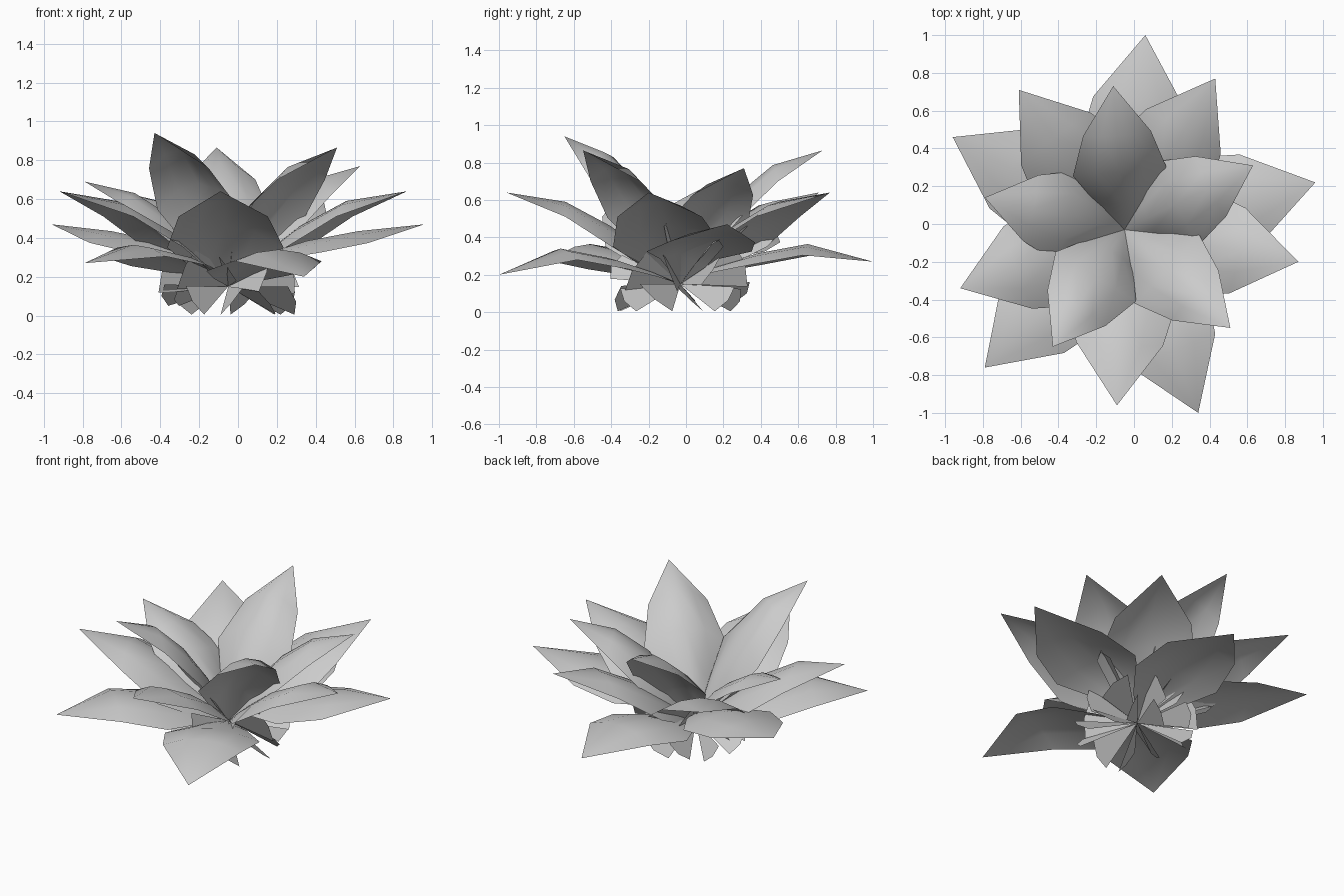
import bpy, bmesh, math, random
from mathutils import Vector

random.seed(7)
cube = bpy.data.objects.get("Cube")
if cube:
    bpy.data.objects.remove(cube)

grey = bpy.data.materials.new("mid_grey")
grey.use_nodes = True
grey.diffuse_color = (0.6, 0.6, 0.6, 1)
grey.node_tree.nodes["Principled BSDF"].inputs["Base Color"].default_value = grey.diffuse_color

ROOT = Vector((-0.05, -0.03, 0.15))


def sheet(name, rows):
    """Thin smooth surface through equal rows of points."""
    bm = bmesh.new()
    grid = [[bm.verts.new(p) for p in row] for row in rows]
    for low, high in zip(grid, grid[1:]):
        for i in range(len(low) - 1):
            bm.faces.new((low[i], low[i + 1], high[i + 1], high[i]))
    bmesh.ops.remove_doubles(bm, verts=bm.verts, dist=0.0005)
    for face in bm.faces:
        face.smooth = True
    mesh = bpy.data.meshes.new(name)
    bm.to_mesh(mesh)
    bm.free()
    mesh.materials.append(grey)
    obj = bpy.data.objects.new(name, mesh)
    bpy.context.collection.objects.link(obj)


def petal(name, tip, stations):
    """Arched petal; a station is half width, edge (reach, z), middle (reach, z)."""
    tip = Vector(tip)
    out = Vector((tip.x - ROOT.x, tip.y - ROOT.y, 0))
    side = Vector((out.y, -out.x, 0)).normalized()
    rows = [[ROOT] * 5]
    for half, edge, mid in stations:
        row = []
        for t in (1, 0.5, 0, -0.5, -1):
            reach = mid[0] + (edge[0] - mid[0]) * t * t
            z = mid[1] + (edge[1] - mid[1]) * t * t
            p = ROOT + out * reach + side * half * t
            row.append(Vector((p.x, p.y, z)))
        rows.append(row)
    sheet(name, rows + [[tip] * 5])


# Steep inner petals, flattening toward the tip
inner = [(-0.11, 0.73, 0.865), (0.63, 0.31, 0.77), (0.51, -0.55, 0.865),
         (-0.43, -0.65, 0.94), (-0.79, 0.14, 0.69)]
for i, tip in enumerate(inner):
    rise = tip[2] - ROOT.z
    z = lambda k: ROOT.z + k * rise
    petal(f"inner_petal_{i + 1}", tip,
          [(0.14, (0.2, z(0.24)), (0.18, z(0.38))),
           (0.25, (0.4, z(0.5)), (0.4, z(0.67))),
           (0.18, (0.67, z(0.77)), (0.65, z(0.89)))])

# Middle petals
middle = [(0.43, 0.77), (0.87, -0.2), (-0.09, -0.96), (-0.92, -0.34), (-0.61, 0.71)]
for i, tip in enumerate(middle):
    petal(f"middle_petal_{i + 1}", (*tip, 0.64),
          [(0.17, (0.19, 0.24), (0.18, 0.3)),
           (0.3, (0.38, 0.35), (0.4, 0.46)),
           (0.23, (0.65, 0.51), (0.66, 0.59))])

# Low outer petals, drooping toward the tip
outer = [(0.06, 1.0, 0.27), (0.96, 0.22, 0.47), (0.34, -1.0, 0.2),
         (-0.79, -0.76, 0.27), (-0.96, 0.46, 0.47)]
for i, tip in enumerate(outer):
    crest = 0.27 + 0.35 * tip[2]
    petal(f"outer_petal_{i + 1}", tip,
          [(0.16, (0.19, crest - 0.15), (0.18, crest - 0.12)),
           (0.29, (0.4, crest - 0.11), (0.4, crest - 0.05)),
           (0.24, (0.66, crest - 0.06), (0.66, crest))])


def blade(name, angle, low, high):
    """Small leaf on edge: narrow at the root, with a low and a high outer corner."""
    twist = random.uniform(0.1, 0.25) * random.choice((-1, 1))
    corners = []
    for turn, (reach, z) in ((angle - twist, low), (angle + twist, high)):
        corners.append(Vector((ROOT.x + reach * math.cos(turn),
                               ROOT.y + reach * math.sin(turn), z)))
    mid = ROOT + ((corners[0] + corners[1]) / 2 - ROOT) * 1.08
    sheet(name, [[ROOT] * 3, [corners[0], mid, corners[1]]])


# Small leaves under the flower, hanging and rising
for i in range(11):
    turn = math.tau * i / 11
    blade(f"hanging_leaf_{i + 1}", turn + 0.2,
          (random.uniform(0.26, 0.37), random.choice((0.005, 0.005, 0.05))),
          (random.uniform(0.32, 0.38), random.uniform(0.12, 0.19)))
for i in range(9):
    turn = math.tau * i / 9
    blade(f"rising_leaf_{i + 1}", turn + 0.5,
          (random.uniform(0.32, 0.4), random.uniform(0.1, 0.18)),
          (random.uniform(0.26, 0.34), random.uniform(0.26, 0.38)))
